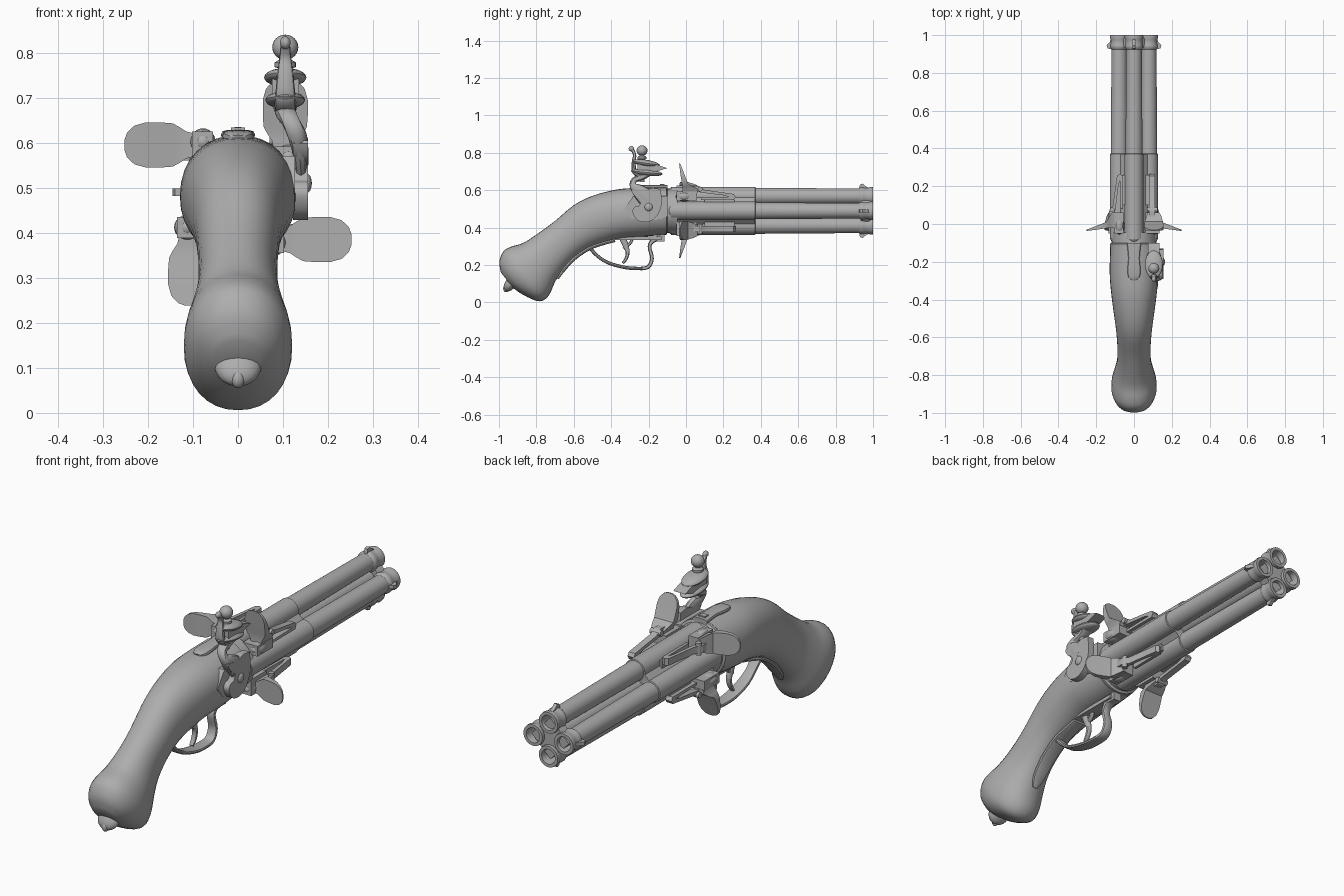
import bpy, bmesh, math
from mathutils import Matrix, Vector

AXIS_Z = 0.49
steel = bpy.data.materials.new("plain_grey")
steel.diffuse_color = (0.42, 0.42, 0.42, 1)


def finish(name, bm, angle=35):
    bmesh.ops.recalc_face_normals(bm, faces=bm.faces)
    me = bpy.data.meshes.new(name)
    bm.to_mesh(me)
    bm.free()
    me.materials.append(steel)
    ob = bpy.data.objects.new(name, me)
    bpy.context.collection.objects.link(ob)
    bpy.ops.object.select_all(action='DESELECT')
    ob.select_set(True)
    bpy.context.view_layer.objects.active = ob
    bpy.ops.object.shade_smooth_by_angle(angle=math.radians(angle))
    return ob


def loft(name, rings, angle=35):
    bm = bmesh.new()
    vs = [[bm.verts.new(p) for p in r] for r in rings]
    n = len(vs[0])
    for a, b in zip(vs, vs[1:]):
        for i in range(n):
            bm.faces.new((a[i], a[(i + 1) % n], b[(i + 1) % n], b[i]))
    bm.faces.new(vs[0])
    bm.faces.new(vs[-1])
    return finish(name, bm, angle)


def smooth(pts, n=4):
    """Catmull-Rom through tuples of any size."""
    p = [pts[0]] + list(pts) + [pts[-1]]
    out = []
    for i in range(1, len(p) - 2):
        for k in range(n):
            t = k / n
            out.append(tuple(0.5 * (2 * b + (c - a) * t + (2 * a - 5 * b + 4 * c - d) * t * t
                                    + (3 * b - a - 3 * c + d) * t ** 3)
                             for a, b, c, d in zip(*p[i - 1:i + 3])))
    return out + [tuple(pts[-1])]


def power(v, e):
    return math.copysign(abs(v) ** e, v)


def sweep(name, pts, e=0.6):
    """Strap along (x, y, z, half width, half thickness), bent in the yz plane."""
    s = smooth(pts)
    rings = []
    for i, (x, y, z, w, t) in enumerate(s):
        a, b = s[max(i - 1, 0)], s[min(i + 1, len(s) - 1)]
        d = Vector((b[1] - a[1], b[2] - a[2])).normalized()
        ring = []
        for k in range(12):
            u = 2 * math.pi * k / 12
            c, q = w * power(math.cos(u), e), t * power(math.sin(u), e)
            ring.append((x + c, y - d.y * q, z + d.x * q))
        rings.append(ring)
    return loft(name, rings)


def lathe(name, prof, x=0, z=AXIS_Z, n=32):
    return loft(name, [[(x + r * math.cos(2 * math.pi * k / n), y, z + r * math.sin(2 * math.pi * k / n))
                        for k in range(n)] for r, y in prof])


def prism(name, yz, x0, x1, angle=30):
    return loft(name, [[(x, y, z) for y, z in yz] for x in (x0, x1)], angle)


def ellipsoid(name, c, r, tilt=0):
    bm = bmesh.new()
    m = Matrix.Translation(c) @ Matrix.Rotation(tilt, 4, 'X') @ Matrix.Diagonal((*r, 1))
    bmesh.ops.create_uvsphere(bm, u_segments=20, v_segments=12, radius=1, matrix=m)
    return finish(name, bm)


def box(name, x0, x1, y0, y1, z0, z1):
    return prism(name, [(y0, z0), (y1, z0), (y1, z1), (y0, z1)], x0, x1)


def four_fold(ob):
    """Repeat a part every quarter turn about the barrel axis."""
    c = Matrix.Translation((0, 0, AXIS_Z))
    for k in range(1, 4):
        o = ob.copy()
        bpy.context.collection.objects.link(o)
        o.matrix_world = c @ Matrix.Rotation(k * math.pi / 2, 4, 'Y') @ c.inverted()


# stock: (top y, top z, bottom y, bottom z, half width)
sections = [(-.115, .617, -.115, .362, .125), (-.25, .613, -.25, .35, .129),
            (-.37, .604, -.34, .343, .122), (-.50, .57, -.43, .322, .108),
            (-.60, .52, -.52, .29, .095), (-.70, .436, -.60, .235, .088),
            (-.79, .37, -.66, .17, .09), (-.87, .318, -.70, .11, .105),
            (-.93, .30, -.735, .035, .118), (-.975, .275, -.785, .006, .118),
            (-.998, .22, -.87, .04, .092), (-.99, .16, -.925, .078, .052)]
rings = []
for ty, tz, by, bz, w in smooth(sections, 3):
    ring = []
    for k in range(32):
        a = 2 * math.pi * k / 32
        s = power(math.sin(a), .92)
        ring.append((w * power(math.cos(a), .92), (ty + by) / 2 + (ty - by) / 2 * s,
                     (tz + bz) / 2 + (tz - bz) / 2 * s))
    rings.append(ring)
loft("stock", rings, 50)
ellipsoid("butt_cap", (0, -.935, .105), (.052, .03, .052), -.6)
ellipsoid("butt_cap_stud", (0, -.962, .075), (.015, .016, .02))

# breech plate and scalloped collar
lathe("breech_plate", [(.122, -.15), (.128, -.12), (.128, -.105), (.118, -.1), (.118, -.045)])
for k in range(4):
    a = k * math.pi / 2
    ellipsoid("collar_leaf", (.09 * math.cos(a), -.065, AXIS_Z + .09 * math.sin(a)),
              (.038, .04, .038))

# four barrels in a diamond
four_fold(lathe("barrel", [(.05, -.08), (.05, .37), (.045, .372), (.041, .925), (.048, .935),
                           (.048, .945), (.045, .955), (.045, .975), (.05, .988), (.048, 1.0),
                           (.034, 1.0), (.031, .985), (.03, .8)], 0, AXIS_Z + .078))
lathe("barrel_core", [(.042, .3), (.042, .94)])
h = .085 * math.sqrt(2)
loft("breech_block", [[(h, y, AXIS_Z), (0, y, AXIS_Z + h), (-h, y, AXIS_Z), (0, y, AXIS_Z - h)]
                      for y in (-.08, .37)])
m = .095
loft("muzzle_plate", [[(m, y, AXIS_Z), (0, y, AXIS_Z + m), (-m, y, AXIS_Z), (0, y, AXIS_Z - m)]
                      for y in (.935, .985)])
# the sight only rises a little above the muzzle ring
four_fold(prism("muzzle_sight", [(.925, .61), (.985, .61), (.965, .618), (.945, .635), (.93, .63)],
                -.008, .008))

# frizzen: rows of (z, half width, back y, front y)
rows = [(.742, .012, -.037, -.031), (.736, .028, -.036, -.028), (.72, .043, -.034, -.022),
        (.695, .05, -.031, -.012), (.66, .05, -.026, .001), (.635, .048, -.022, .012),
        (.62, .04, -.02, .04), (.605, .03, -.02, .062), (.585, .025, -.02, .062)]
four_fold(loft("frizzen", [[(.105 - w, a, z), (.105 + w, a, z), (.105 + w, b, z), (.105 - w, b, z)]
                           for z, w, a, b in rows]))
# pan, spring and screws
four_fold(box("pan", .06, .135, -.05, .06, .545, .592))
four_fold(ellipsoid("pan_bowl", (.112, -.01, .568), (.03, .045, .028)))
four_fold(prism("frizzen_spring",
                [(.04, .622), (.07, .622), (.1, .602), (.2, .588), (.255, .58), (.265, .565),
                 (.255, .548), (.08, .548), (.08, .56), (.235, .563), (.2, .573), (.1, .585),
                 (.04, .595)], .08, .112))
four_fold(box("spring_seat", .05, .095, .1, .26, .53, .55))
four_fold(loft("frizzen_screw", [[(x, .075 + .013 * math.cos(k * .5236), .606 + .013 * math.sin(k * .5236))
                                  for k in range(12)] for x in (.07, .125)]))

# top tang and rear sight
sweep("top_tang", [(0, -.295, .606, .012, .012), (0, -.28, .611, .03, .012),
                   (0, -.24, .615, .035, .012), (0, -.18, .617, .03, .012),
                   (0, -.1, .617, .038, .012)])
box("rear_sight", -.016, .016, -.14, -.115, .61, .634)

# lock plate and cock body
prism("lock_plate", [(-.33, .5), (-.29, .45), (-.15, .44), (-.1, .46), (-.1, .57), (-.28, .57)], .08, .127)
body = smooth([(-.136, .606), (-.13, .525), (-.158, .46), (-.206, .43), (-.26, .44), (-.286, .483),
               (-.275, .51), (-.25, .518), (-.245, .548), (-.275, .57), (-.29, .605),
               (-.23, .6), (-.18, .612)])
prism("cock_body", body, .122, .155)
ellipsoid("cock_screw", (.152, -.2, .51), (.012, .022, .022))
sweep("cock_neck", [(.14, -.2, .55, .016, .05), (.138, -.245, .59, .018, .04),
                    (.128, -.282, .625, .022, .02), (.112, -.275, .655, .022, .016),
                    (.105, -.235, .67, .024, .016), (.105, -.2, .69, .03, .016)], .8)
sweep("cock_comb", [(.105, -.24, .675, .024, .014), (.105, -.275, .7, .023, .014),
                    (.105, -.28, .75, .018, .01), (.105, -.275, .79, .013, .009),
                    (.105, -.292, .826, .01, .009)], .8)
ellipsoid("comb_curl", (.105, -.292, .822), (.012, .015, .014))
# jaws, flint and clamp screw
ellipsoid("lower_jaw", (.105, -.21, .695), (.044, .085, .018), -.1)
ellipsoid("upper_jaw", (.105, -.215, .745), (.047, .075, .018), -.15)
prism("flint", [(-.26, .7), (-.16, .7), (-.1, .718), (-.16, .738), (-.26, .742)], .075, .135)
lathe_n = 16
loft("jaw_screw", [[(.105 + r * math.cos(2 * math.pi * k / lathe_n),
                     -.235 + r * math.sin(2 * math.pi * k / lathe_n), z) for k in range(lathe_n)]
                   for r, z in ((.013, .645), (.013, .765), (.024, .768), (.024, .778), (.013, .785), (.013, .8))])
ellipsoid("jaw_screw_ball", (.105, -.235, .812), (.029, .029, .028))

# trigger guard, grip strap and trigger
sweep("trigger_guard", [(0, -.12, .35, .02, .012), (0, -.17, .335, .022, .013), (0, -.195, .3, .02, .01),
                        (0, -.182, .235, .022, .01), (0, -.205, .188, .024, .01),
                        (0, -.27, .182, .028, .009), (0, -.34, .19, .03, .009),
                        (0, -.42, .214, .028, .009), (0, -.475, .25, .024, .009),
                        (0, -.51, .288, .028, .01)])
box("guard_post", -.02, .02, -.155, -.115, .325, .37)
sweep("grip_strap", [(0, -.38, .333, .03, .01), (0, -.45, .314, .035, .01), (0, -.52, .288, .038, .01),
                     (0, -.60, .233, .036, .01), (0, -.66, .168, .03, .01), (0, -.688, .128, .012, .008)])
sweep("trigger", [(0, -.345, .36, .014, .02), (0, -.325, .31, .013, .016), (0, -.312, .27, .012, .011),
                  (0, -.32, .235, .012, .009), (0, -.338, .21, .01, .007)], .8)
sweep("trigger_spur", [(0, -.335, .29, .01, .008), (0, -.3, .315, .01, .008), (0, -.285, .345, .01, .008)], .8)
box("trigger_plate", -.03, .03, -.4, -.13, .335, .352)
